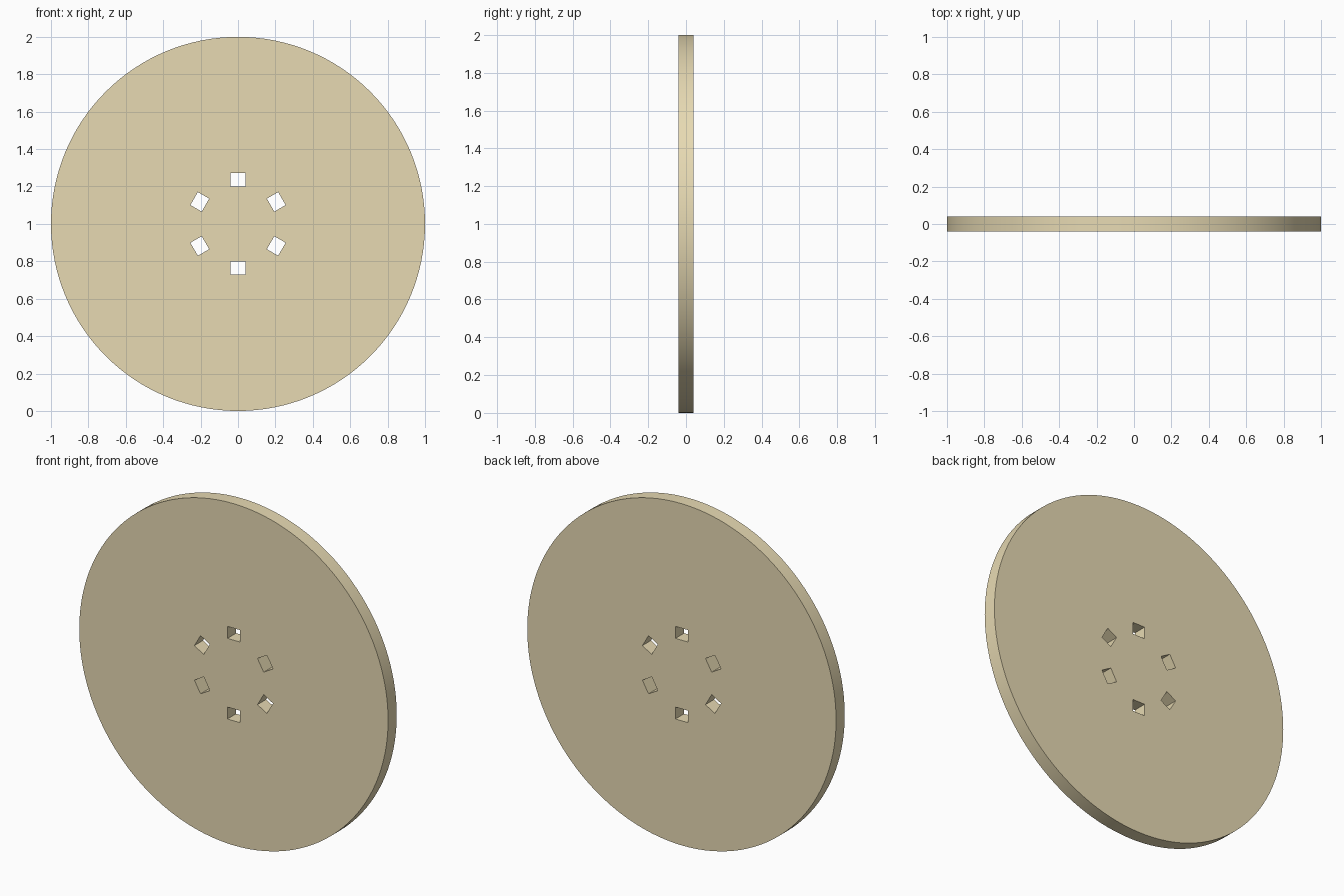
import bpy, bmesh
from math import radians
from mathutils import Matrix, Vector

if "Cube" in bpy.data.objects:
    bpy.data.objects.remove(bpy.data.objects["Cube"])

RADIUS, THICK = 1.0, 0.08
SLOT_W, SLOT_H, SLOT_R = 0.08, 0.07, 0.236
CENTRE = Vector((0, 0, 1))

# Round plate standing on its edge
bpy.ops.mesh.primitive_cylinder_add(vertices=128, radius=RADIUS, depth=THICK,
                                    location=CENTRE, rotation=(radians(90), 0, 0))
disc = bpy.context.object
disc.name = "disc"
bpy.ops.object.transform_apply(location=True, rotation=True, scale=True)

# Ring of six rectangular through-slots
bm = bmesh.new()
for i in range(6):
    m = (Matrix.Translation(CENTRE) @ Matrix.Rotation(radians(60 * i), 4, 'Y')
         @ Matrix.Translation((0, 0, SLOT_R))
         @ Matrix.Diagonal((SLOT_W, THICK * 3, SLOT_H, 1)))
    bmesh.ops.create_cube(bm, size=1, matrix=m)
mesh = bpy.data.meshes.new("slot_cutter")
bm.to_mesh(mesh)
bm.free()
cutter = bpy.data.objects.new("slot_cutter", mesh)
bpy.context.collection.objects.link(cutter)
cutter.hide_render = True

mod = disc.modifiers.new("slots", 'BOOLEAN')
mod.operation = 'DIFFERENCE'
mod.solver = 'EXACT'
mod.object = cutter
bpy.ops.object.modifier_apply(modifier=mod.name)
bpy.data.objects.remove(cutter)

# Smooth rim, crisp edges
bpy.ops.object.shade_smooth_by_angle(angle=radians(30))

# Pale tan colour
mat = bpy.data.materials.new("pale_tan")
mat.diffuse_color = (0.80, 0.70, 0.45, 1)
mat.use_nodes = True
mat.node_tree.nodes["Principled BSDF"].inputs["Base Color"].default_value = mat.diffuse_color
disc.data.materials.clear()
disc.data.materials.append(mat)
